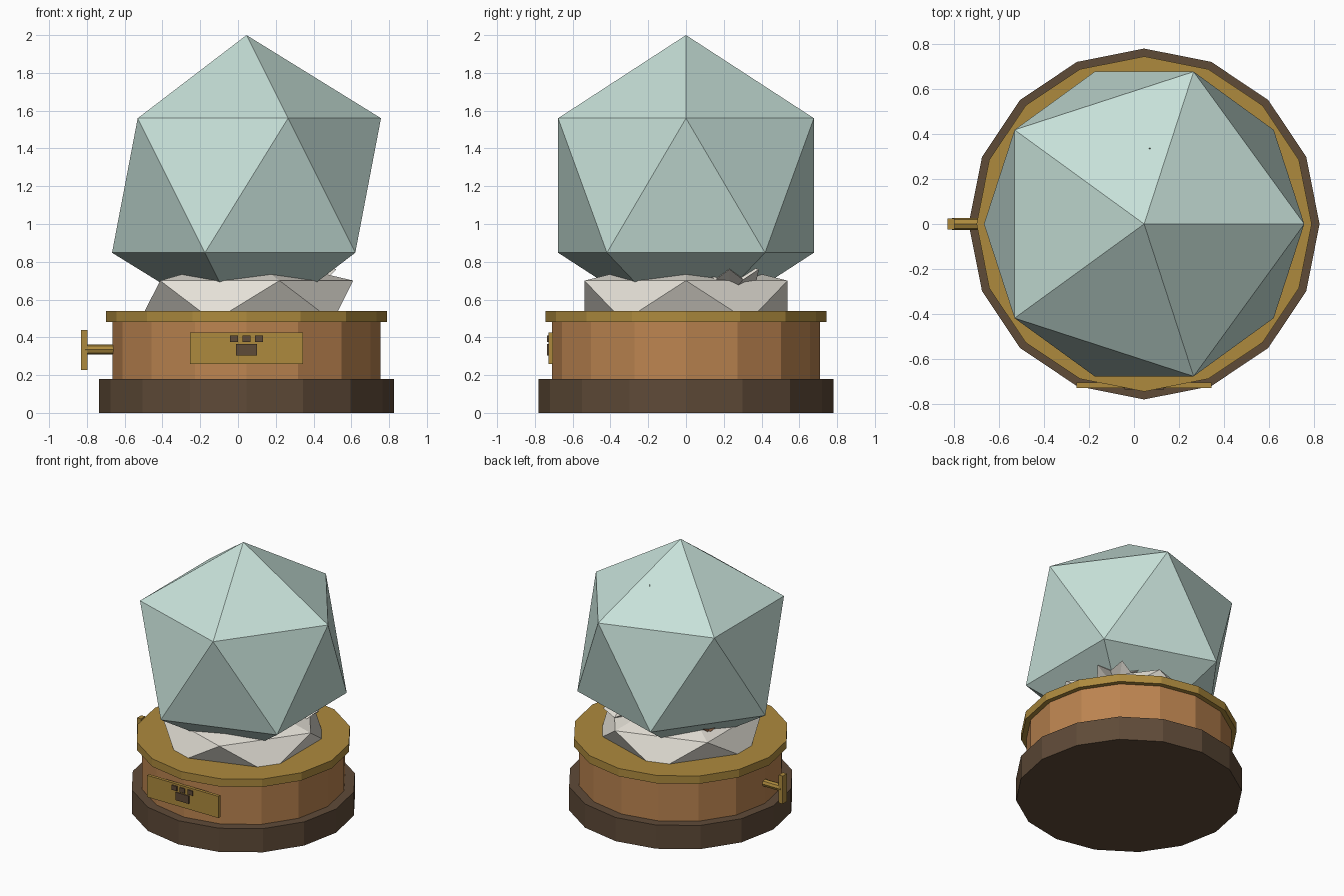
import bpy, bmesh, math
from mathutils import Matrix, Vector

if "Cube" in bpy.data.objects:
    bpy.data.objects.remove(bpy.data.objects["Cube"])

CX = 0.045  # axis of the globe; the winding key sticks out on the left


def material(name, rgb):
    m = bpy.data.materials.new(name)
    m.diffuse_color = (*rgb, 1)
    m.use_nodes = True
    m.node_tree.nodes["Principled BSDF"].inputs["Base Color"].default_value = m.diffuse_color
    return m


GLASS = material("pale glass", (0.57, 0.75, 0.69))
SNOW = material("warm snow", (0.78, 0.75, 0.68))
WOOD = material("oak wood", (0.50, 0.23, 0.08))
DARK = material("dark walnut", (0.114, 0.069, 0.039))
BRASS = material("brass", (0.42, 0.255, 0.048))
BARK = material("brown bark", (0.20, 0.09, 0.045))
GREEN = material("grey green needles", (0.30, 0.40, 0.35))


def finish(name, bm, mat):
    bmesh.ops.recalc_face_normals(bm, faces=bm.faces)
    me = bpy.data.meshes.new(name)
    bm.to_mesh(me)
    bm.free()
    me.materials.append(mat)
    ob = bpy.data.objects.new(name, me)
    bpy.context.collection.objects.link(ob)
    return ob


def cone(name, mat, x, y, z0, z1, r0, r1, sides=16):
    bm = bmesh.new()
    bmesh.ops.create_cone(bm, cap_ends=True, segments=sides, radius1=r0, radius2=r1,
                          depth=z1 - z0, matrix=Matrix.Translation((x, y, (z0 + z1) / 2)))
    return finish(name, bm, mat)


def box(name, mat, lo, hi):
    lo, hi = Vector(lo), Vector(hi)
    bm = bmesh.new()
    bmesh.ops.create_cube(bm, size=1, matrix=Matrix.Translation((lo + hi) / 2)
                          @ Matrix.Diagonal((*(hi - lo), 1)))
    return finish(name, bm, mat)


def ico(name, mat, z, r, rz):
    bm = bmesh.new()
    bmesh.ops.create_icosphere(bm, subdivisions=1, radius=1,
                               matrix=Matrix.Translation((CX, 0, z)) @ Matrix.Diagonal((r, r, rz, 1)))
    return finish(name, bm, mat)


def jagged_clump(name, mat, x, y, r, z_low, z_rim, z_top, points=6):
    """Shallow lump with a zigzag rim."""
    bm = bmesh.new()
    top = bm.verts.new((x, y, z_top))
    low = bm.verts.new((x, y, z_low))
    n = points * 2
    rim = []
    for i in range(n):
        a = math.tau * i / n
        rr = r * (1 if i % 2 == 0 else 0.8)
        z = z_rim + (0.025 if i % 2 == 0 else -0.03)
        rim.append(bm.verts.new((x + rr * math.cos(a), y + rr * math.sin(a), z)))
    for i in range(n):
        a, b = rim[i], rim[(i + 1) % n]
        bm.faces.new((a, b, top))
        bm.faces.new((b, a, low))
    return finish(name, bm, mat)


# turned base
cone("base_foot", DARK, CX, 0, 0, 0.18, 0.78, 0.78)
cone("base_drum", WOOD, CX, 0, 0.18, 0.48, 0.71, 0.71)
cone("base_rim", BRASS, CX, 0, 0.48, 0.54, 0.745, 0.745)

# globe and snow mound
ico("glass_globe", GLASS, 1.204, 0.796, 0.796)
ico("snow_mound", SNOW, 0.593, 0.632, 0.24)

# lumps poking out below the globe
jagged_clump("snow_clump", SNOW, 0.34, 0.23, 0.18, 0.62, 0.735, 0.80)
jagged_clump("brown_clump", BARK, -0.255, 0.16, 0.13, 0.68, 0.74, 0.85)

# tree inside the globe, its tip just breaking the glass
cone("tree_trunk", BARK, 0.07, 0.335, 0.72, 1.0, 0.04, 0.04, 6)
for i, (z0, z1, r) in enumerate([(0.95, 1.35, 0.17), (1.2, 1.58, 0.13), (1.4, 1.775, 0.09)]):
    cone(f"tree_tier_{i + 1}", GREEN, 0.07, 0.335, z0, z1, r, 0, 6)

# front plaque with paw print
box("plaque", BRASS, (-0.255, -0.728, 0.26), (0.345, -0.705, 0.425))
box("paw_pad", DARK, (-0.01, -0.736, 0.305), (0.10, -0.727, 0.365))
for i in range(3):
    x = CX + (i - 1) * 0.067
    box(f"paw_toe_{i + 1}", DARK, (x - 0.021, -0.736, 0.375), (x + 0.021, -0.727, 0.41))

# winding key
shaft = cone("key_shaft", BRASS, 0, 0, -0.09, 0.09, 0.027, 0.027, 8)
shaft.data.transform(Matrix.Translation((-0.72, 0, 0.336)) @ Matrix.Rotation(math.pi / 2, 4, 'Y'))
box("key_handle", BRASS, (-0.83, -0.025, 0.228), (-0.797, 0.025, 0.44))
